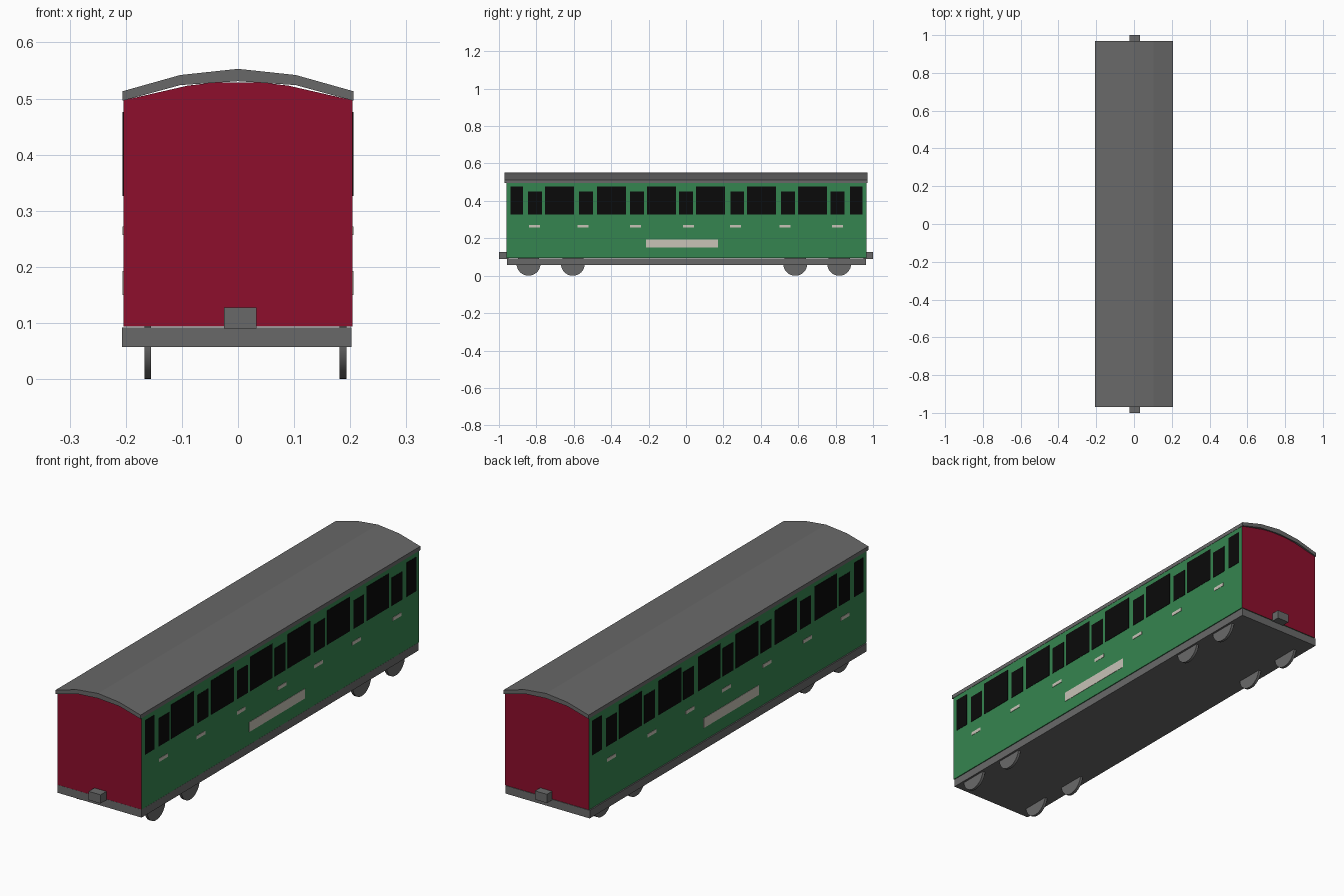
import bpy, bmesh, math

if "Cube" in bpy.data.objects:
    bpy.data.objects.remove(bpy.data.objects["Cube"])


def material(name, rgb):
    m = bpy.data.materials.new(name)
    m.diffuse_color = (*rgb, 1)
    m.use_nodes = True
    m.node_tree.nodes["Principled BSDF"].inputs["Base Color"].default_value = m.diffuse_color
    return m


GREY = material("grey", (0.141, 0.141, 0.141))
RED = material("dark red", (0.27, 0.0044, 0.025))
GREEN = material("green", (0.036, 0.235, 0.08))
BLACK = material("window black", (0.003, 0.003, 0.003))
CREAM = material("cream", (0.578, 0.546, 0.474))


def finish(bm, name, *mats):
    bmesh.ops.recalc_face_normals(bm, faces=bm.faces)
    me = bpy.data.meshes.new(name)
    bm.to_mesh(me)
    bm.free()
    ob = bpy.data.objects.new(name, me)
    bpy.context.collection.objects.link(ob)
    for m in mats:
        me.materials.append(m)
    return ob


def add_box(bm, x0, x1, y0, y1, z0, z1):
    verts = bmesh.ops.create_cube(bm, size=1)["verts"]
    for v in verts:
        v.co = ((x0 + x1) / 2 + v.co.x * (x1 - x0),
                (y0 + y1) / 2 + v.co.y * (y1 - y0),
                (z0 + z1) / 2 + v.co.z * (z1 - z0))


def box(name, mat, *size):
    bm = bmesh.new()
    add_box(bm, *size)
    return finish(bm, name, mat)


def extrude_profile(name, points, y0, y1, *mats):
    """Extrude an x-z outline along y."""
    bm = bmesh.new()
    face = bm.faces.new([bm.verts.new((x, y0, z)) for x, z in points])
    new = bmesh.ops.extrude_face_region(bm, geom=[face])["geom"]
    for v in new:
        if isinstance(v, bmesh.types.BMVert):
            v.co.y = y1
    return finish(bm, name, *mats)


def side_plates(name, mat, spans, z0, z1):
    """Thin painted plates on both long sides."""
    bm = bmesh.new()
    for y0, y1 in spans:
        for s in (-1, 1):
            add_box(bm, s * 0.202, s * 0.2055, y0, y1, z0, z1)
    return finish(bm, name, mat)


# Carriage body: green sides, red ends
body = extrude_profile("carriage_body", [
    (-0.204, 0.094), (0.204, 0.094), (0.204, 0.497), (0.09, 0.523),
    (0.04, 0.529), (-0.04, 0.529), (-0.09, 0.523), (-0.204, 0.497)],
    -0.96, 0.964, GREEN, RED)
for p in body.data.polygons:
    p.material_index = 1 if abs(p.normal.y) > 0.5 else 0

# Arched roof slab
top = [(-0.206, 0.513), (-0.103, 0.542), (0, 0.553), (0.103, 0.542), (0.206, 0.513)]
under = [(0.206, 0.496), (0.103, 0.524), (0, 0.531), (-0.103, 0.524), (-0.206, 0.496)]
extrude_profile("roof", top + under, -0.97, 0.97, GREY)

# Floor frame and end couplers
box("floor_frame", GREY, -0.207, 0.202, -0.957, 0.963, 0.057, 0.092)
box("front_coupler", GREY, -0.025, 0.033, -1, -0.95, 0.09, 0.128)
box("back_coupler", GREY, -0.025, 0.033, 0.95, 1, 0.09, 0.128)

# Wheels
for i, y in enumerate((-0.842, -0.605, 0.584, 0.819)):
    for side, x in (("left", -0.161), ("right", 0.187)):
        bpy.ops.mesh.primitive_cylinder_add(
            vertices=32, radius=0.064, depth=0.012,
            location=(x, y, 0.064), rotation=(0, math.pi / 2, 0))
        wheel = bpy.context.object
        wheel.name = f"{side}_wheel_{i + 1}"
        wheel.data.materials.append(GREY)
        bpy.ops.object.shade_smooth_by_angle()

# Tall windows: six wide ones and a narrow one at each end
wide = [(y - 0.078, y + 0.078) for y in (-0.677, -0.399, -0.131, 0.131, 0.404, 0.677)]
side_plates("tall_windows", BLACK, [(-0.938, -0.872), *wide, (0.877, 0.944)], 0.326, 0.476)

# Door windows
doors = (-0.807, -0.535, -0.262, 0.0, 0.274, 0.545, 0.81)
side_plates("door_windows", BLACK, [(y - 0.037, y + 0.037) for y in doors], 0.326, 0.449)

# Small cream door plates and the long cream sign plate
handles = (-0.81, -0.55, -0.27, 0.013, 0.265, 0.529, 0.81)
side_plates("door_plates", CREAM, [(y - 0.03, y + 0.03) for y in handles], 0.257, 0.272)
side_plates("long_plate", CREAM, [(-0.214, 0.17)], 0.15, 0.193)
